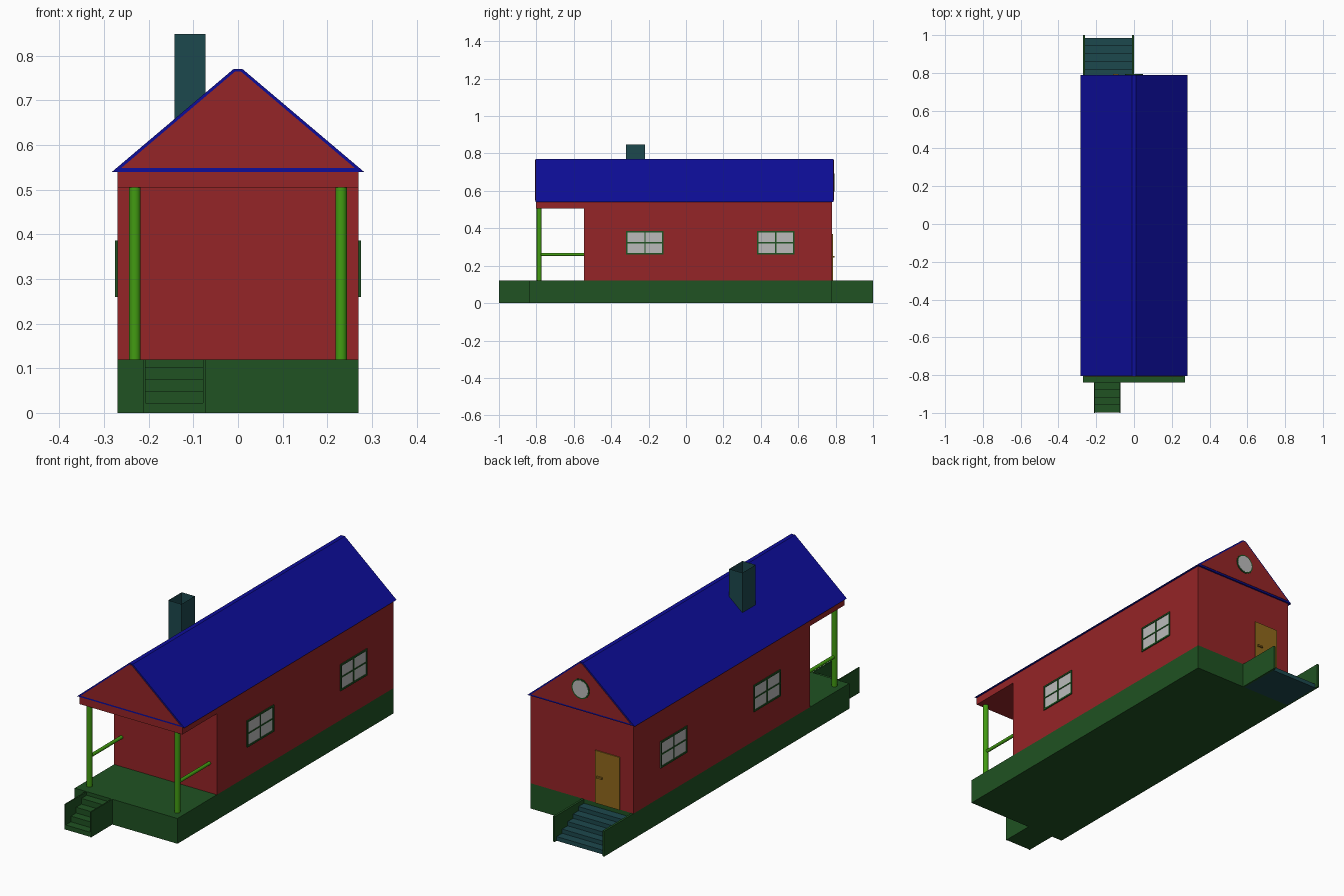
import bpy, bmesh, math
from mathutils import Matrix, Vector

if "Cube" in bpy.data.objects:
    bpy.data.objects.remove(bpy.data.objects["Cube"])

def mat(name, rgb):
    m = bpy.data.materials.new(name)
    m.diffuse_color = (*rgb, 1)
    m.use_nodes = True
    m.node_tree.nodes["Principled BSDF"].inputs["Base Color"].default_value = m.diffuse_color
    return m

RED = mat("red", (.30, .018, .02))
BLUE = mat("blue", (.004, .004, .32))
DARK = mat("dark_green", (.014, .085, .016))
GREEN = mat("green", (.055, .33, .006))
TEAL = mat("teal", (.012, .065, .075))
GOLD = mat("gold", (.28, .14, .012))
PANE = mat("pane", (.5, .5, .5))

def finish(name, bm, m):
    bmesh.ops.recalc_face_normals(bm, faces=bm.faces)
    me = bpy.data.meshes.new(name)
    bm.to_mesh(me)
    bm.free()
    me.materials.append(m)
    ob = bpy.data.objects.new(name, me)
    bpy.context.collection.objects.link(ob)
    return ob

def add_box(bm, lo, hi):
    c = [(a + b) / 2 for a, b in zip(lo, hi)]
    s = [b - a for a, b in zip(lo, hi)]
    bmesh.ops.create_cube(bm, size=1, matrix=Matrix.Translation(c) @ Matrix.Diagonal((*s, 1)))

def boxes(name, m, *items):
    bm = bmesh.new()
    for lo, hi in items:
        add_box(bm, lo, hi)
    return finish(name, bm, m)

def prism(name, m, pts, axis, a, b):
    # extrude a 2D profile along x or y
    bm = bmesh.new()
    f = bm.faces.new([bm.verts.new((a, p, q) if axis == "x" else (p, a, q)) for p, q in pts])
    ext = bmesh.ops.extrude_face_region(bm, geom=[f])["geom"]
    d = (b - a, 0, 0) if axis == "x" else (0, b - a, 0)
    bmesh.ops.translate(bm, vec=d, verts=[v for v in ext if isinstance(v, bmesh.types.BMVert)])
    return finish(name, bm, m)

def rod(name, m, p, q, r, n=16):
    p, q = Vector(p), Vector(q)
    bm = bmesh.new()
    rot = (q - p).to_track_quat("Z", "Y").to_matrix().to_4x4()
    bmesh.ops.create_cone(bm, cap_ends=True, segments=n, radius1=r, radius2=r,
                          depth=(q - p).length, matrix=Matrix.Translation((p + q) / 2) @ rot)
    ob = finish(name, bm, m)
    ob.data.shade_smooth()
    ob.data.set_sharp_from_angle(angle=math.radians(40))
    return ob

def stairs(name, m, x0, x1, y_out, y_in, z0, z1, n):
    # stepped profile rising from y_out to y_in
    pts = [(y_out, 0)]
    for i in range(n):
        z = z0 + (z1 - z0) * i / (n - 1)
        pts += [(y_out + (y_in - y_out) * i / n, z), (y_out + (y_in - y_out) * (i + 1) / n, z)]
    pts.append((y_in, 0))
    return prism(name, m, pts, "x", x0, x1)

# base and walls
boxes("foundation", DARK, ((-.27, -.84, 0), (.27, .78, .12)))
boxes("house_body", RED, ((-.27, -.545, .12), (.27, .78, .54)))
boxes("porch_lintel", RED, ((-.27, -.803, .505), (.27, -.545, .54)))

# roof with red gable panels
prism("roof", BLUE, [(-.282, .54), (.282, .54), (.01, .77), (-.01, .77)], "y", -.805, .788)
for n, a, b in (("front_gable", -.807, -.80), ("back_gable", .78, .79)):
    prism(n, RED, [(-.262, .548), (.262, .548), (.006, .765), (-.006, .765)], "y", a, b)

# open chimney shaft
bm = bmesh.new()
add_box(bm, (-.142, -.32, .645), (-.073, -.22, .848))
bmesh.ops.delete(bm, geom=[f for f in bm.faces if abs(f.normal.z) > .5], context="FACES_ONLY")
finish("chimney", bm, TEAL)

# porch posts, rails and side windows
for side, s in (("left", -1), ("right", 1)):
    rod(side + "_post", GREEN, (s * .231, -.785, .12), (s * .231, -.785, .505), .013)
    rod(side + "_rail", GREEN, (s * .231, -.785, .26), (s * .231, -.54, .26), .008)
    for pos, y in (("front", -.22), ("rear", .48)):
        def slab(y0, y1, z0, z1, d):
            x = sorted((s * .268, s * d))
            return (x[0], y + y0, z0), (x[1], y + y1, z1)
        boxes(f"{side}_{pos}_pane", PANE, slab(-.1, .1, .262, .384, .2715))
        boxes(f"{side}_{pos}_window_frame", DARK,
              slab(-.1, .1, .260, .268, .275), slab(-.1, .1, .378, .386, .275),
              slab(-.1, -.093, .26, .386, .275), slab(.093, .1, .26, .386, .275),
              slab(-.003, .003, .26, .386, .274), slab(-.1, .1, .32, .326, .274))

# front steps between low walls
stairs("front_steps", DARK, -.208, -.075, -.998, -.84, .022, .103, 4)
boxes("front_step_walls", DARK, ((-.213, -1, 0), (-.207, -.84, .12)), ((-.078, -1, 0), (-.072, -.84, .12)))

# back steps between low walls
stairs("back_steps", TEAL, -.262, -.008, .985, .78, .02, .10, 5)
boxes("back_step_walls", DARK, ((-.27, .78, 0), (-.26, 1, .12)), ((-.01, .78, 0), (0, 1, .12)))

# back door with handle
boxes("back_door", GOLD, ((-.2, .775, .12), (-.07, .785, .37)))
boxes("door_handle", GOLD, ((-.11, .784, .243), (-.082, .793, .251)))

# round attic window
rod("attic_window_frame", DARK, (0, .785, .645), (0, .793, .645), .047, 16)
rod("attic_window_pane", PANE, (0, .785, .645), (0, .794, .645), .041, 16)
